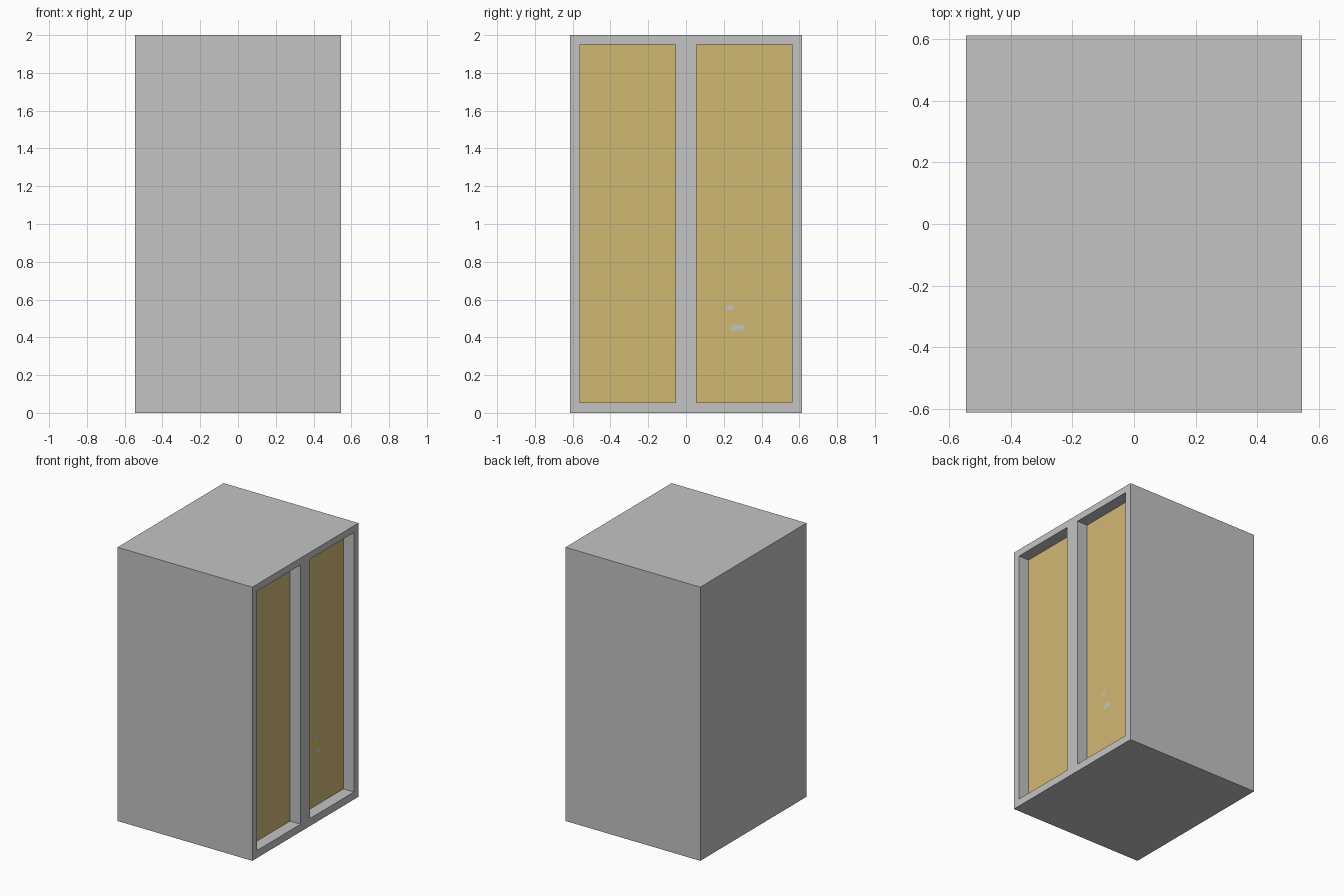
import bpy, bmesh

if "Cube" in bpy.data.objects:
    bpy.data.objects.remove(bpy.data.objects["Cube"])

def material(name, rgb):
    m = bpy.data.materials.new(name)
    m.diffuse_color = (*rgb, 1)
    m.use_nodes = True
    m.node_tree.nodes["Principled BSDF"].inputs["Base Color"].default_value = m.diffuse_color
    return m

grey = material("grey", (0.55, 0.55, 0.55))
tan = material("tan", (0.63, 0.48, 0.17))

X, Y, Z = 0.545, 0.613, 2.0      # half width, half depth, height
DEPTH = 0.085                    # recess depth

def quad(bm, pts, mat=0):
    f = bm.faces.new([bm.verts.new(p) for p in pts])
    f.material_index = mat

def finish(bm, name, mats):
    bmesh.ops.remove_doubles(bm, verts=bm.verts, dist=1e-5)
    bmesh.ops.recalc_face_normals(bm, faces=bm.faces)
    me = bpy.data.meshes.new(name)
    bm.to_mesh(me)
    bm.free()
    for m in mats:
        me.materials.append(m)
    ob = bpy.data.objects.new(name, me)
    bpy.context.collection.objects.link(ob)

# Cabinet: box whose right side is a grid, with two cells pushed in as panels
ys = [-Y, -0.56, -0.055, 0.055, 0.56, Y]
zs = [0, 0.055, 1.95, Z]
bm = bmesh.new()
for j in range(5):
    for k in range(3):
        a, b, c, d = ys[j], ys[j + 1], zs[k], zs[k + 1]
        rim = [(a, c), (b, c), (b, d), (a, d)]
        if j in (1, 3) and k == 1:
            quad(bm, [(X - DEPTH, y, z) for y, z in rim], 1)
            for (y0, z0), (y1, z1) in zip(rim, rim[1:] + rim[:1]):
                quad(bm, [(X, y0, z0), (X, y1, z1), (X - DEPTH, y1, z1), (X - DEPTH, y0, z0)])
        else:
            quad(bm, [(X, y, z) for y, z in rim])
# plain outer sides, closed around the grid's edge points
bm.faces.new([bm.verts.new(p) for p in [(-X, -Y, 0), (-X, Y, 0), (-X, Y, Z), (-X, -Y, Z)]])
for z in (0, Z):
    quad(bm, [(-X, -Y, z)] + [(X, y, z) for y in ys] + [(-X, Y, z)])
for y in (-Y, Y):
    quad(bm, [(-X, y, 0)] + [(X, y, z) for z in zs] + [(-X, y, Z)])
finish(bm, "cabinet", [grey, tan])

# Small grey chips on one panel
def chip(name, y0, y1, z0, z1):
    bm = bmesh.new()
    x, c = X - DEPTH + 0.002, 0.3 * (z1 - z0)
    quad(bm, [(x, y0, z0), (x, y1, z0), (x, y1, z1 - c), (x, y1 - c, z1),
              (x, y0 + c, z1), (x, y0, z1 - c)])
    bmesh.ops.solidify(bm, geom=bm.faces[:], thickness=0.002)
    finish(bm, name, [grey])

chip("upper_chip", 0.215, 0.253, 0.545, 0.572)
chip("lower_chip", 0.236, 0.305, 0.436, 0.467)
